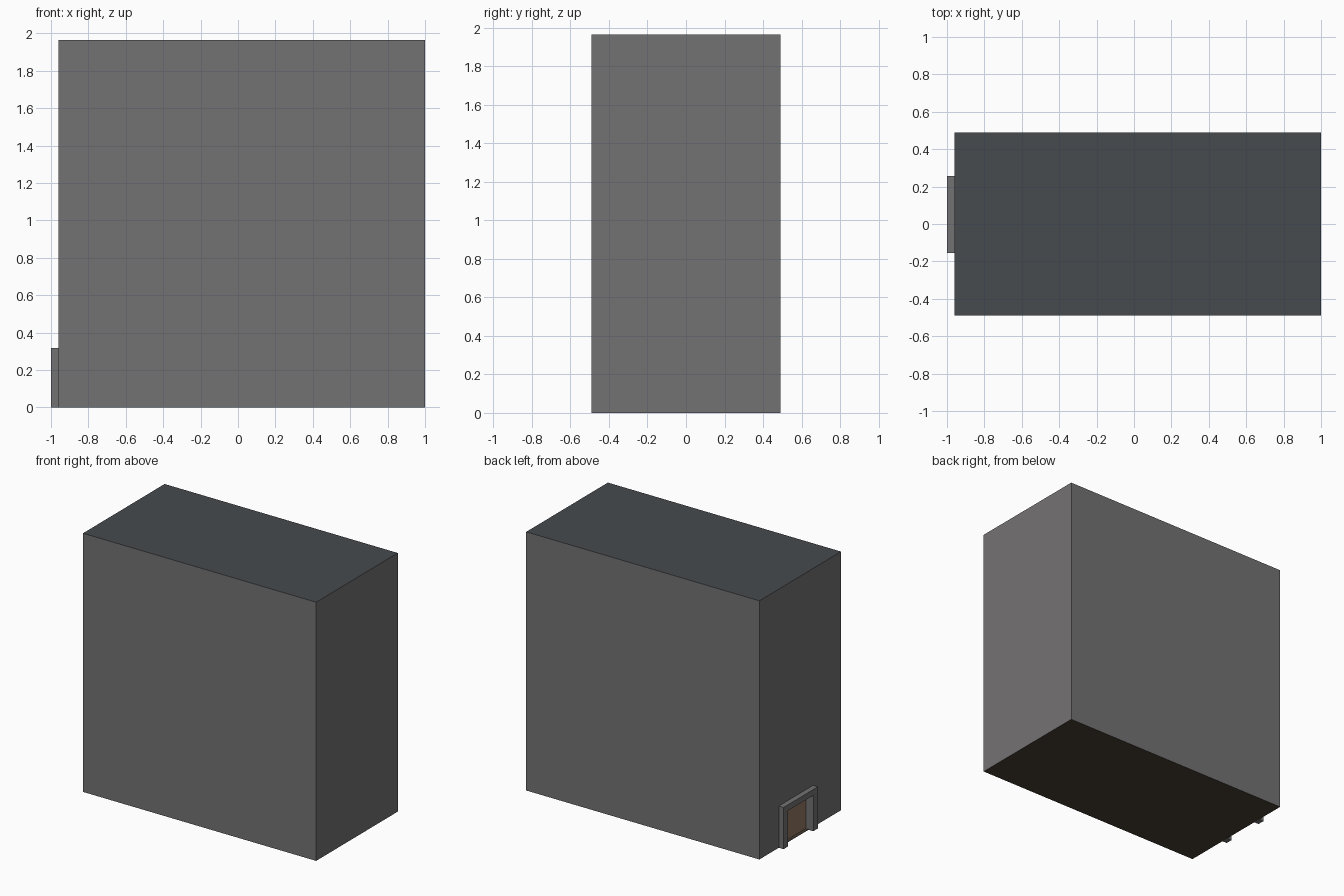
import bpy, bmesh

if "Cube" in bpy.data.objects:
    bpy.data.objects.remove(bpy.data.objects["Cube"])


def material(name, rgb):
    m = bpy.data.materials.new(name)
    m.diffuse_color = (*rgb, 1)
    m.use_nodes = True
    m.node_tree.nodes["Principled BSDF"].inputs["Base Color"].default_value = m.diffuse_color
    return m


wall_grey = material("wall_grey", (0.175, 0.17, 0.17))
roof_slate = material("roof_slate", (0.061, 0.069, 0.077))
floor_brown = material("floor_dark_brown", (0.065, 0.048, 0.033))
door_brown = material("door_brown", (0.29, 0.185, 0.125))


def add_object(name, bm, mats):
    bmesh.ops.recalc_face_normals(bm, faces=bm.faces)
    mesh = bpy.data.meshes.new(name)
    bm.to_mesh(mesh)
    bm.free()
    for m in mats:
        mesh.materials.append(m)
    obj = bpy.data.objects.new(name, mesh)
    bpy.context.collection.objects.link(obj)
    return obj


def box(name, lo, hi, mats):
    bm = bmesh.new()
    bmesh.ops.create_cube(bm, size=1)
    for v in bm.verts:
        v.co = [l if c < 0 else h for c, l, h in zip(v.co, lo, hi)]
    return add_object(name, bm, mats)


WALL_X, DOOR_X, FRONT_X = -0.96, -0.933, -1.0
Y0, Y1, TOP = -0.155, 0.257, 0.317     # outer size of the door frame
POST, LINTEL, SILL = 0.055, 0.045, 0.004

# Main block with a recessed doorway in the left end
building = box("building", (WALL_X, -0.49, 0), (1, 0.49, 1.965),
               [wall_grey, roof_slate, floor_brown])
cutter = box("doorway_cutter", (WALL_X - 0.1, Y0 + POST, SILL),
             (DOOR_X, Y1 - POST, TOP - LINTEL), [wall_grey])
cutter.hide_render = True
mod = building.modifiers.new("doorway", 'BOOLEAN')
mod.operation = 'DIFFERENCE'
mod.solver = 'EXACT'
mod.object = cutter
bpy.context.view_layer.objects.active = building
bpy.ops.object.modifier_apply(modifier=mod.name)
bpy.data.objects.remove(cutter)

# Roof and floor colours by height and direction
for p in building.data.polygons:
    p.material_index = 0
    if abs(p.normal.z) > 0.9:
        if p.center.z > 1.9:
            p.material_index = 1
        elif p.center.z < 0.02:
            p.material_index = 2

# Door panel at the back of the recess
box("door", (DOOR_X - 0.004, Y0 + POST, SILL),
    (DOOR_X + 0.004, Y1 - POST, TOP - LINTEL), [door_brown])

# Door frame: an arch-shaped outline pushed out from the wall
outline = [(Y0, 0), (Y0, TOP), (Y1, TOP), (Y1, 0), (Y1 - POST, 0),
           (Y1 - POST, TOP - LINTEL), (Y0 + POST, TOP - LINTEL), (Y0 + POST, 0)]
bm = bmesh.new()
face = bm.faces.new([bm.verts.new((FRONT_X, y, z)) for y, z in outline])
ext = bmesh.ops.extrude_face_region(bm, geom=[face], use_keep_orig=True)
moved = [g for g in ext["geom"] if isinstance(g, bmesh.types.BMVert)]
bmesh.ops.translate(bm, verts=moved, vec=(WALL_X - FRONT_X, 0, 0))
add_object("door_frame", bm, [wall_grey])
